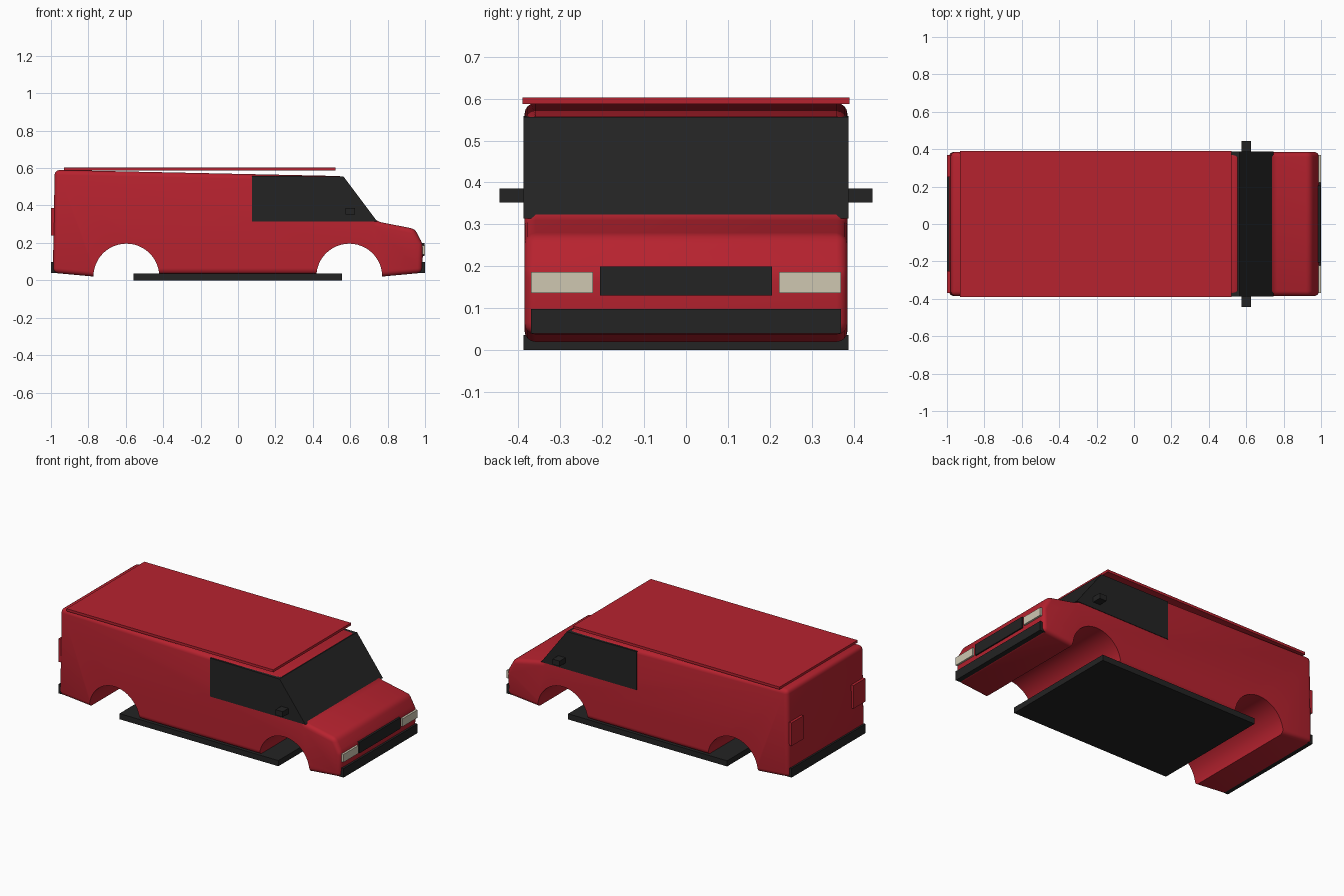
import bpy, bmesh, math

if "Cube" in bpy.data.objects:
    bpy.data.objects.remove(bpy.data.objects["Cube"])


def material(name, rgb):
    m = bpy.data.materials.new(name)
    m.diffuse_color = (*rgb, 1)
    m.use_nodes = True
    m.node_tree.nodes["Principled BSDF"].inputs["Base Color"].default_value = m.diffuse_color
    return m


RED = material("red paint", (0.47, 0.016, 0.028))
BLACK = material("black trim", (0.017, 0.017, 0.017))
CREAM = material("lamp cream", (0.62, 0.57, 0.44))


def extrude_profile(name, points, y0, y1, mat):
    """Extrude an outline in the xz plane from y0 to y1."""
    bm = bmesh.new()
    a = [bm.verts.new((x, y0, z)) for x, z in points]
    b = [bm.verts.new((x, y1, z)) for x, z in points]
    n = len(points)
    bm.faces.new(a)
    bm.faces.new(b[::-1])
    for i in range(n):
        j = (i + 1) % n
        bm.faces.new((a[i], b[i], b[j], a[j]))
    bmesh.ops.recalc_face_normals(bm, faces=bm.faces[:])
    mesh = bpy.data.meshes.new(name)
    bm.to_mesh(mesh)
    bm.free()
    ob = bpy.data.objects.new(name, mesh)
    bpy.context.collection.objects.link(ob)
    mesh.materials.append(mat)
    return ob


def box(name, x0, x1, y0, y1, z0, z1, mat):
    return extrude_profile(name, [(x0, z0), (x1, z0), (x1, z1), (x0, z1)], y0, y1, mat)


def apply_modifier(ob, mod):
    bpy.context.view_layer.objects.active = ob
    bpy.ops.object.modifier_apply(modifier=mod.name)


# Body shell with rounded edges
outline = [(-0.99, 0.04), (-0.77, 0.02), (-0.6, 0.02), (-0.45, 0.035), (0.45, 0.035),
           (0.6, 0.015), (0.77, 0.02), (0.985, 0.04), (0.99, 0.19), (0.945, 0.275),
           (0.74, 0.315), (0.56, 0.557), (-0.98, 0.59)]
body = extrude_profile("body", outline, -0.385, 0.385, RED)
bevel = body.modifiers.new("rounding", "BEVEL")
bevel.width = 0.026
bevel.segments = 4
bevel.limit_method = "ANGLE"
bevel.angle_limit = math.radians(20)
apply_modifier(body, bevel)

# Wheel arches cut right through the body
for x in (-0.597, 0.595):
    arch = [(x + 0.176 * math.cos(2 * math.pi * i / 48),
             0.02 + 0.176 * math.sin(2 * math.pi * i / 48)) for i in range(48)]
    cutter = extrude_profile("arch_cutter", arch, -0.6, 0.6, RED)
    cutter.hide_render = True
    cut = body.modifiers.new("arch", "BOOLEAN")
    cut.operation = "DIFFERENCE"
    cut.solver = "EXACT"
    cut.object = cutter
    apply_modifier(body, cut)
    bpy.data.objects.remove(cutter)

bpy.ops.object.select_all(action="DESELECT")
body.select_set(True)
bpy.context.view_layer.objects.active = body
bpy.ops.object.shade_smooth_by_angle(angle=math.radians(35))

# Roof panel and floor plate
box("roof_panel", -0.93, 0.52, -0.39, 0.39, 0.587, 0.603, RED)
box("floor_plate", -0.56, 0.555, -0.388, 0.388, 0.0, 0.036, BLACK)

# Windscreen slab
extrude_profile("windscreen", [(0.745, 0.314), (0.563, 0.556), (0.54, 0.55), (0.715, 0.314)],
                -0.388, 0.388, BLACK)

# Bumpers and grille
box("front_bumper", 0.955, 1.0, -0.37, 0.37, 0.04, 0.098, BLACK)
box("rear_bumper", -1.0, -0.955, -0.37, 0.37, 0.04, 0.098, BLACK)
box("grille", 0.95, 0.996, -0.205, 0.205, 0.13, 0.2, BLACK)

# Paired parts on both sides
side_glass = [(0.075, 0.314), (0.743, 0.314), (0.561, 0.555), (0.075, 0.558)]
for s, side in ((-1, "right"), (1, "left")):
    def pair(a, b):
        return sorted((s * a, s * b))
    extrude_profile("side_window_" + side, side_glass, *pair(0.358, 0.388), BLACK)
    box("mirror_" + side, 0.575, 0.625, *pair(0.37, 0.445), 0.352, 0.386, BLACK)
    box("headlight_" + side, 0.96, 1.0, *pair(0.222, 0.37), 0.137, 0.187, CREAM)
    box("tail_light_" + side, -1.0, -0.97, *pair(0.25, 0.37), 0.24, 0.387, RED)
